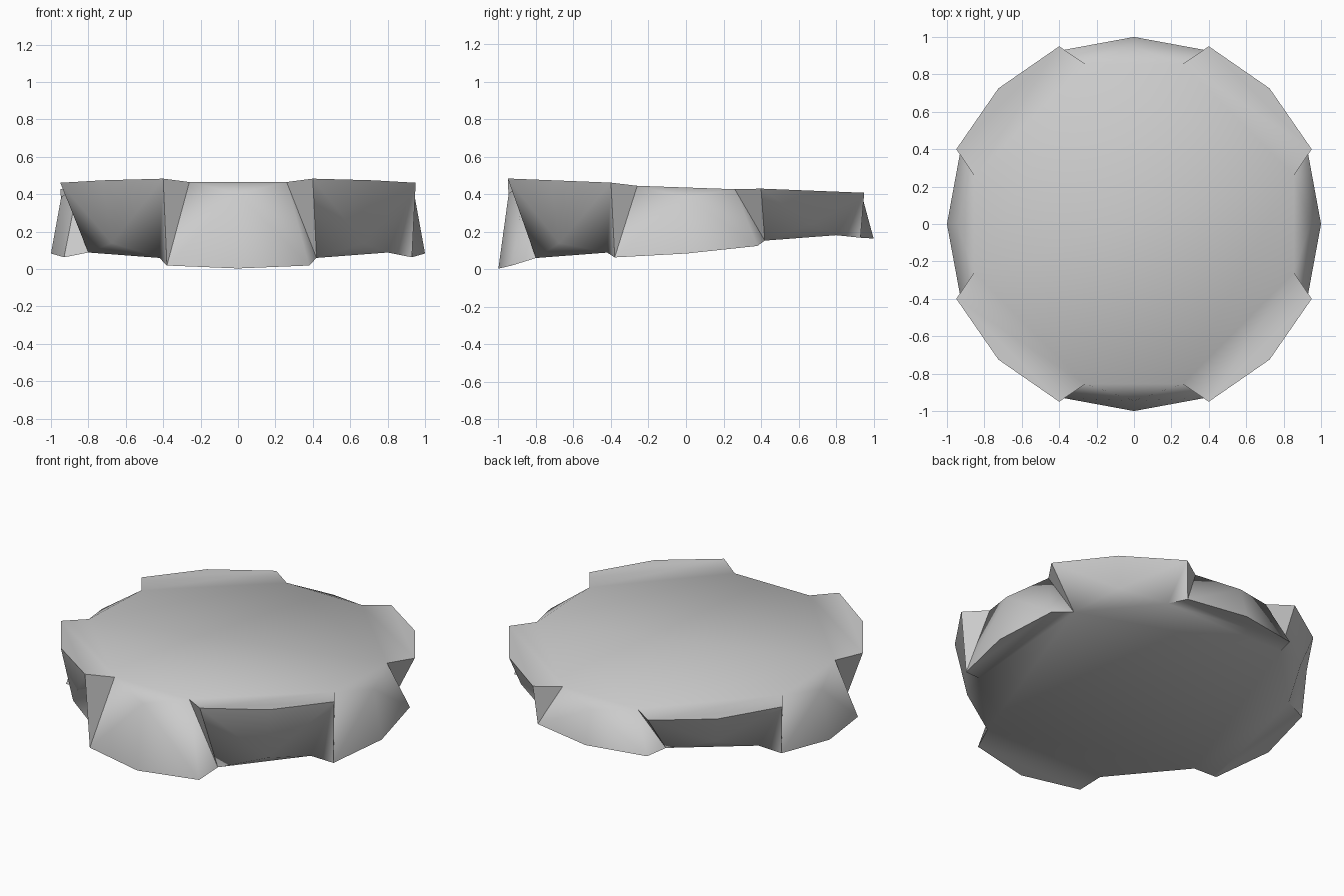
import bpy, bmesh, math
from mathutils import Vector, Matrix

cube = bpy.data.objects.get("Cube")
if cube:
    bpy.data.objects.remove(cube, do_unlink=True)

grey = bpy.data.materials.new("plain_grey")
grey.use_nodes = True
colour = (0.6, 0.6, 0.6, 1)
grey.diffuse_color = colour
grey.node_tree.nodes["Principled BSDF"].inputs["Base Color"].default_value = colour

bm = bmesh.new()

# Height of each kind of corner: (base, slope along y)
HEIGHTS = {
    "top_in": (0.435, -0.035), "top_out": (0.445, -0.04),
    "low_in": (0.12, 0.076), "low_out": (0.093, 0.08), "low_tip": (0.083, 0.08),
    "upper_bulge": (0.385, -0.02), "lower_bulge": (0.19, 0.076),
}


def corner(kind, x, y, turn):
    p = Matrix.Rotation(turn * math.pi / 2, 3, "Z") @ Vector((x, y, 0))
    base, slope = HEIGHTS[kind]
    p.z = base + slope * p.y
    return bm.verts.new(p)


# Four repeats of one lower lobe, one upper lobe and the twisted steps between
quarters = []
for turn in range(4):
    quarters.append({
        "t0": corner("top_in", -0.26, -0.855, turn),
        "t1": corner("top_in", 0.26, -0.855, turn),
        "u0": corner("top_out", 0.40, -0.95, turn),
        "u1": corner("top_out", 0.725, -0.725, turn),
        "u2": corner("top_out", 0.95, -0.40, turn),
        "l0": corner("low_out", -0.38, -0.93, turn),
        "l1": corner("low_tip", 0, -1, turn),
        "l2": corner("low_out", 0.38, -0.93, turn),
        "b0": corner("low_in", 0.42, -0.80, turn),
        "b1": corner("low_in", 0.80, -0.42, turn),
        "m": corner("upper_bulge", 0, -0.945, turn),
        "n": corner("lower_bulge", 0.675, -0.675, turn),
    })


def fan(hub, ring):
    for a, b in zip(ring, ring[1:] + ring[:1]):
        bm.faces.new((hub, a, b))


for i, q in enumerate(quarters):
    r = quarters[(i + 1) % 4]
    # lower lobe panel and upper lobe panel
    fan(q["m"], [q[k] for k in ("l0", "l1", "l2", "t1", "t0")])
    fan(q["n"], [q[k] for k in ("b0", "b1", "u2", "u1", "u0")])
    # steps on either side of the upper lobe
    bm.faces.new((q["t1"], q["l2"], q["b0"]))
    bm.faces.new((q["t1"], q["b0"], q["u0"]))
    bm.faces.new((q["u2"], q["b1"], r["l0"]))
    bm.faces.new((q["u2"], r["l0"], r["t0"]))
    # rim pieces of the top and the underside
    bm.faces.new((q["t1"], q["u0"], q["u1"], q["u2"], r["t0"]))
    bm.faces.new((q["b0"], q["l2"], q["l1"], q["l0"], quarters[i - 1]["b1"]))

# Main top and bottom faces
bm.faces.new([q[k] for q in quarters for k in ("t0", "t1")])
bm.faces.new([q[k] for q in reversed(quarters) for k in ("b1", "b0")])
bmesh.ops.recalc_face_normals(bm, faces=bm.faces)

mesh = bpy.data.meshes.new("lobed_disc")
bm.to_mesh(mesh)
bm.free()
mesh.materials.append(grey)
disc = bpy.data.objects.new("lobed_disc", mesh)
bpy.context.collection.objects.link(disc)
bpy.context.view_layer.objects.active = disc
disc.select_set(True)
bpy.ops.object.shade_smooth_by_angle(angle=math.radians(50))
